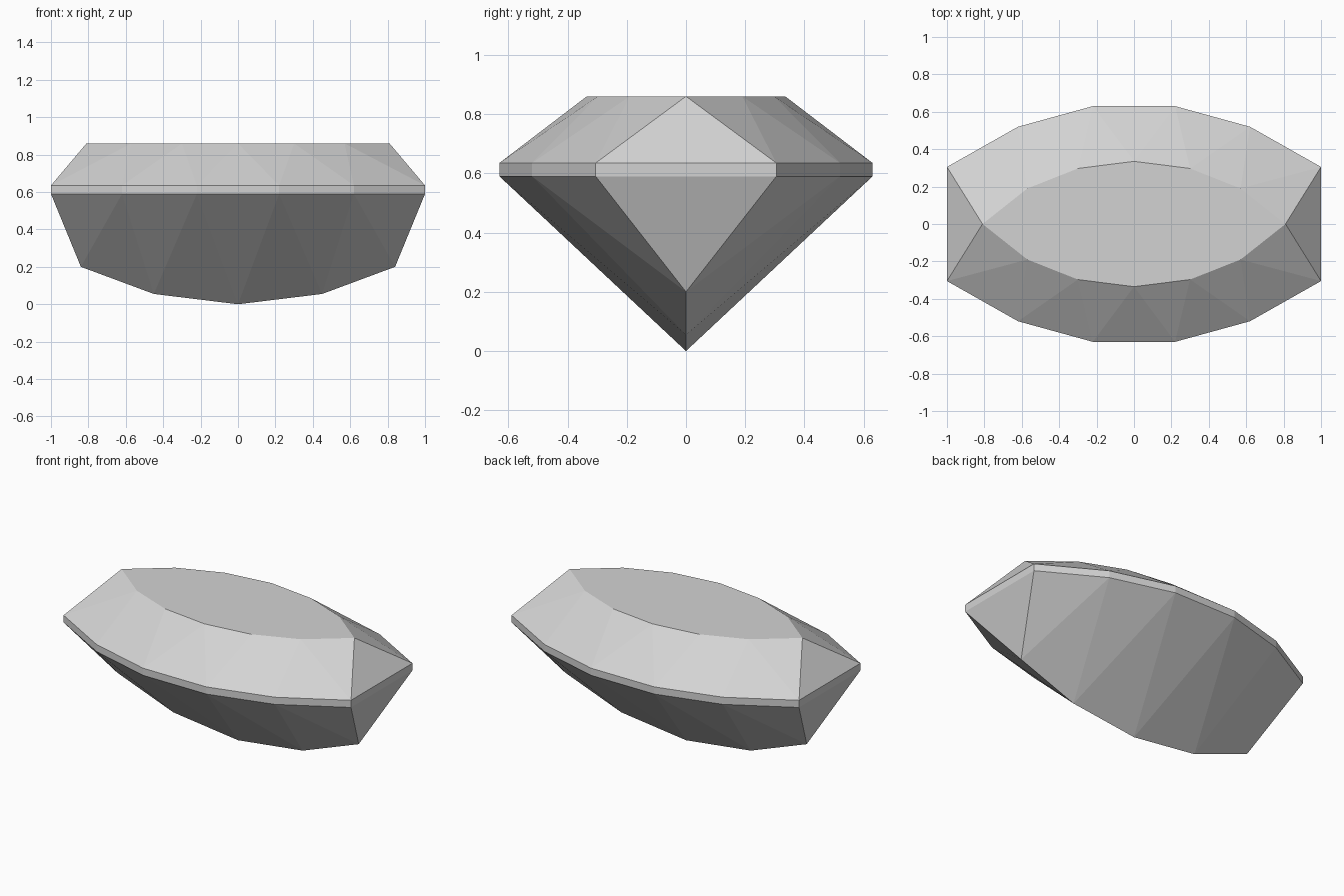
import bpy
import bmesh

cube = bpy.data.objects.get("Cube")
if cube:
    bpy.data.objects.remove(cube, do_unlink=True)

# Material
grey = bpy.data.materials.new("pale grey stone")
grey.use_nodes = True
colour = (0.65, 0.65, 0.65, 1)
grey.diffuse_color = colour
grey.node_tree.nodes["Principled BSDF"].inputs["Base Color"].default_value = colour


def mirrored(quarter):
    """Complete a counter-clockwise quarter outline into a closed loop."""
    half = quarter + [(-x, y) for x, y in reversed(quarter) if x > 0]
    return half + [(x, -y) for x, y in reversed(half) if y > 0]


bm = bmesh.new()


def ring(outline, z):
    return [bm.verts.new((x, y, z)) for x, y in outline]


# Girdle outline, and table corners opposite the middle of each girdle edge
girdle = mirrored([(1, 0.305), (0.62, 0.52), (0.22, 0.63)])
table = mirrored([(0.81, 0), (0.57, 0.19), (0.3, 0.297), (0, 0.335)])
lower = ring(girdle, 0.59)
upper = ring(girdle, 0.635)
top = ring(table, 0.86)
count = len(girdle)

# Keel along the bottom, shared by both sides
keel = [bm.verts.new((x, 0, z)) for x, z in
        [(0.84, 0.2), (0.45, 0.055), (0, 0), (-0.45, 0.055), (-0.84, 0.2)]]
side = [0, 1, 2, 3, 4]
tips = [keel[i] for i in [0] + side + [4] + side[::-1]]

# Flat table, upright girdle, and triangular crown and pavilion facets
bm.faces.new(top)
for i in range(count):
    j = (i + 1) % count
    bm.faces.new((lower[i], lower[j], upper[j], upper[i]))
    bm.faces.new((upper[i], top[j], top[i]))
    bm.faces.new((upper[i], upper[j], top[j]))
    bm.faces.new((lower[j], lower[i], tips[j]))
    if tips[i] != tips[j]:
        bm.faces.new((lower[i], tips[i], tips[j]))

bmesh.ops.recalc_face_normals(bm, faces=bm.faces[:])
mesh = bpy.data.meshes.new("cut_gem")
bm.to_mesh(mesh)
bm.free()
mesh.materials.append(grey)
gem = bpy.data.objects.new("cut_gem", mesh)
bpy.context.collection.objects.link(gem)
